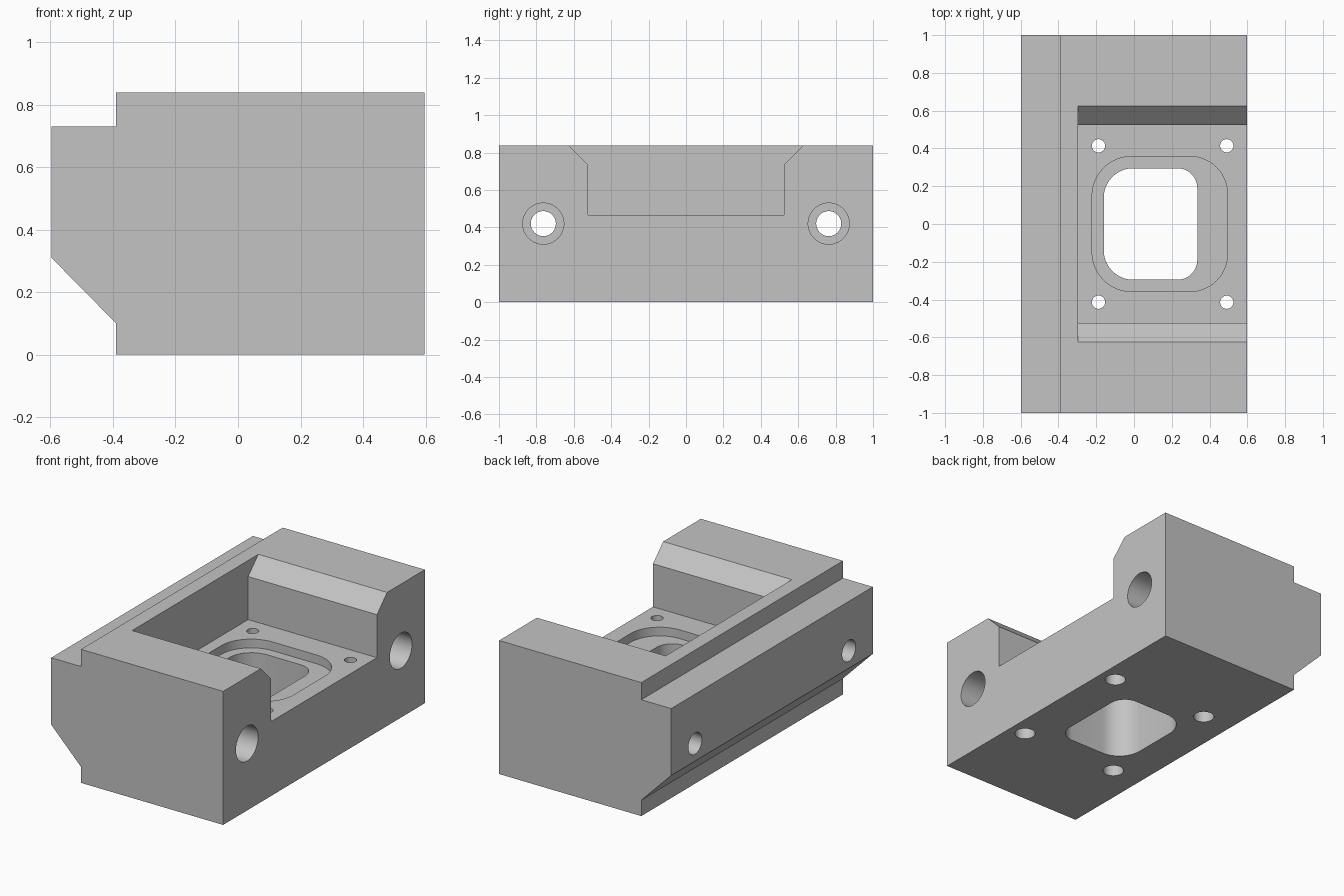
import bpy, bmesh, math
from mathutils import Matrix, Vector

if "Cube" in bpy.data.objects:
    bpy.data.objects.remove(bpy.data.objects["Cube"], do_unlink=True)

HALF_X, TOP, FLOOR = 0.597, 0.838, 0.467

grey = bpy.data.materials.new("machined grey")
grey.use_nodes = True
grey.diffuse_color = (0.55, 0.55, 0.55, 1)
grey.node_tree.nodes["Principled BSDF"].inputs["Base Color"].default_value = (0.55, 0.55, 0.55, 1)


def prism(name, points, direction):
    """Extrude a closed 3D outline along a direction."""
    bm = bmesh.new()
    face = bm.faces.new([bm.verts.new(p) for p in points])
    ext = bmesh.ops.extrude_face_region(bm, geom=[face])
    moved = [v for v in ext["geom"] if isinstance(v, bmesh.types.BMVert)]
    bmesh.ops.translate(bm, verts=moved, vec=Vector(direction))
    bmesh.ops.recalc_face_normals(bm, faces=bm.faces)
    mesh = bpy.data.meshes.new(name)
    bm.to_mesh(mesh)
    bm.free()
    mesh.materials.append(grey)
    obj = bpy.data.objects.new(name, mesh)
    bpy.context.collection.objects.link(obj)
    return obj


def rounded(x0, x1, half_y, r_left, r_right, z, steps=12):
    """Rounded rectangle outline with separate radii on its two sides."""
    pts = []
    corners = [(x1, 1, r_right, 0), (x0, 1, r_left, 90),
               (x0, -1, r_left, 180), (x1, -1, r_right, 270)]
    for x, side, r, start in corners:
        cx = x + r if x == x0 else x - r
        cy = side * (half_y - r)
        for i in range(steps + 1):
            a = math.radians(start + 90 * i / steps)
            pts.append((cx + r * math.cos(a), cy + r * math.sin(a), z))
    return pts


def circle(center, r, axis, count=48):
    """Circle outline around the x or z axis."""
    turn = Matrix.Rotation(math.pi / 2, 3, "Y") if axis == "X" else Matrix.Identity(3)
    angles = [2 * math.pi * i / count for i in range(count)]
    return [Vector(center) + turn @ Vector((r * math.cos(a), r * math.sin(a), 0)) for a in angles]


# Stepped block
outline = [(-HALF_X, 0.31), (-0.39, 0.10), (-0.39, 0), (HALF_X, 0),
           (HALF_X, TOP), (-0.39, TOP), (-0.39, 0.73), (-HALF_X, 0.73)]
block = prism("block", [(x, -1, z) for x, z in outline], (0, 2, 0))

# Pocket with bevelled lips, open on one side
right_half = [(0.525, FLOOR), (0.525, 0.737), (0.626, TOP), (0.626, TOP + 0.1)]
section = right_half + [(-y, z) for y, z in reversed(right_half)]
cutters = [prism("pocket_cutter", [(-0.297, y, z) for y, z in section], (1, 0, 0))]

# Central opening and its shallow recess
cutters.append(prism("opening_cutter", rounded(-0.16, 0.335, 0.295, 0.155, 0.105, -0.1), (0, 0, 0.7)))
cutters.append(prism("recess_cutter", rounded(-0.222, 0.495, 0.358, 0.21, 0.2, FLOOR - 0.055), (0, 0, 0.2)))

for side in (-1, 1):
    # Long cross bores with counterbores
    y = side * 0.763
    cutters.append(prism("cross_bore_cutter", circle((-0.8, y, 0.42), 0.067, "X"), (1.6, 0, 0)))
    cutters.append(prism("cross_counterbore_cutter", circle((-0.1, y, 0.42), 0.11, "X"), (0.9, 0, 0)))
    # Floor screw holes, wider underneath
    for x in (-0.188, 0.491):
        y = side * 0.414
        cutters.append(prism("screw_hole_cutter", circle((x, y, -0.1), 0.035, "Z"), (0, 0, 0.7)))
        cutters.append(prism("screw_head_cutter", circle((x, y, -0.1), 0.06, "Z"), (0, 0, 0.3)))

for cutter in cutters:
    cutter.hide_render = True
    cut = block.modifiers.new(cutter.name, "BOOLEAN")
    cut.operation = "DIFFERENCE"
    cut.solver = "EXACT"
    cut.object = cutter

# Bake the cuts and drop the cutters
bpy.context.view_layer.update()
evaluated = block.evaluated_get(bpy.context.evaluated_depsgraph_get())
baked = bpy.data.meshes.new_from_object(evaluated)
block.modifiers.clear()
block.data = baked
for cutter in cutters:
    bpy.data.objects.remove(cutter, do_unlink=True)

bpy.ops.object.select_all(action="DESELECT")
block.select_set(True)
bpy.context.view_layer.objects.active = block
bpy.ops.object.shade_smooth_by_angle(angle=math.radians(30))
